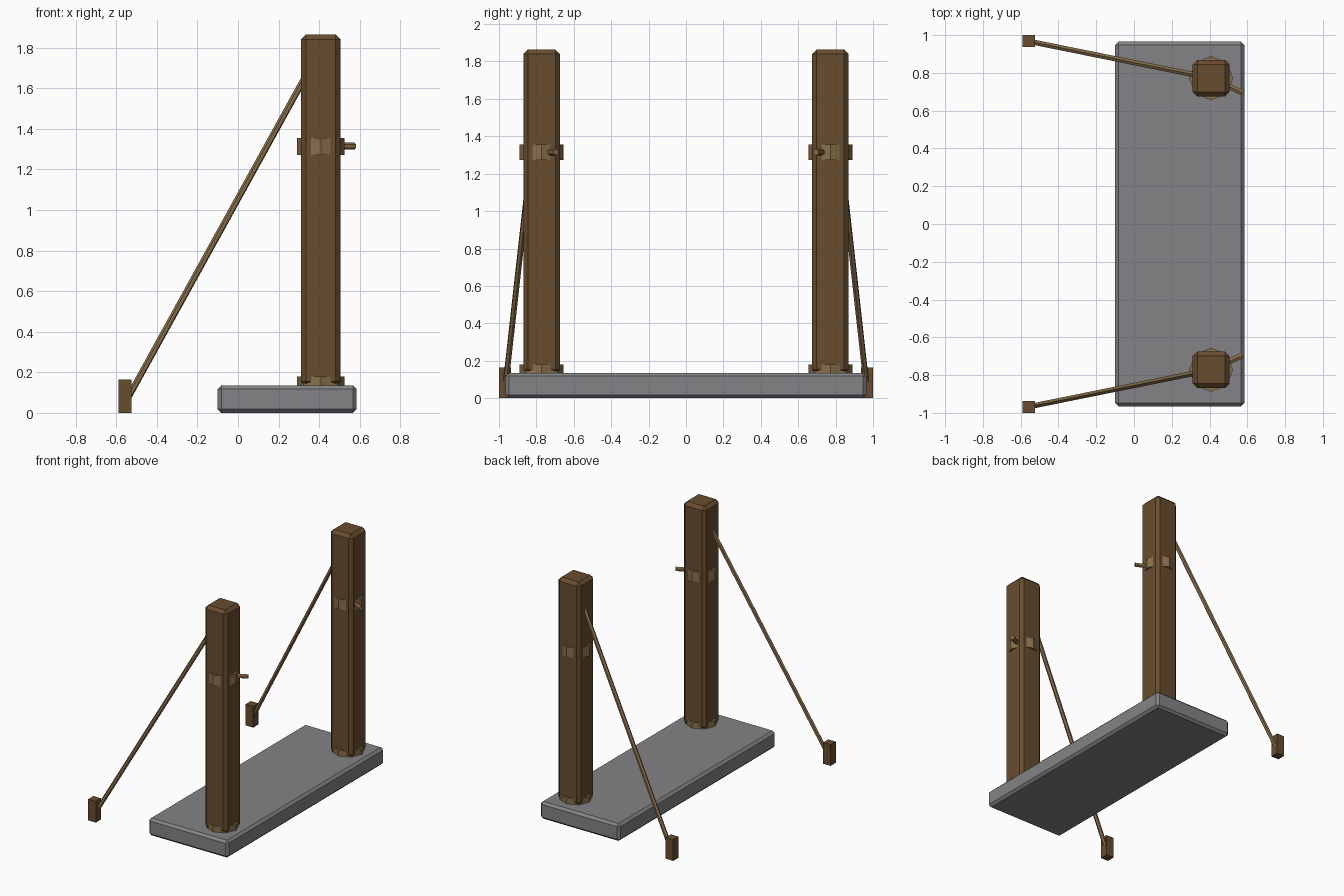
import bpy
from math import pi
from mathutils import Vector

cube = bpy.data.objects.get("Cube")
if cube:
    bpy.data.objects.remove(cube, do_unlink=True)


def material(name, rgb):
    m = bpy.data.materials.new(name)
    m.use_nodes = True
    m.diffuse_color = (*rgb, 1)
    m.node_tree.nodes["Principled BSDF"].inputs["Base Color"].default_value = (*rgb, 1)
    return m


STONE = material("grey stone", (0.23, 0.23, 0.245))
WOOD = material("dark wood", (0.14, 0.073, 0.028))
ROPE = material("tan rope", (0.25, 0.16, 0.07))


def finish(name, mat):
    ob = bpy.context.object
    ob.name = ob.data.name = name
    ob.data.materials.append(mat)
    return ob


def box(name, low, high, mat, bevel=0):
    low, high = Vector(low), Vector(high)
    bpy.ops.mesh.primitive_cube_add(size=1, location=(low + high) / 2)
    ob = finish(name, mat)
    ob.data.transform(ob.matrix_basis.to_3x3().to_4x4())
    for v in ob.data.vertices:
        v.co *= high - low
    if bevel:
        mod = ob.modifiers.new("chamfer", "BEVEL")
        mod.width = bevel
        mod.segments = 1
    return ob


def rod(name, start, end, radius, sides, mat):
    start, end = Vector(start), Vector(end)
    axis = end - start
    bpy.ops.mesh.primitive_cylinder_add(
        vertices=sides, radius=radius, depth=axis.length, location=(start + end) / 2,
        rotation=axis.to_track_quat("Z", "Y").to_euler())
    return finish(name, mat)


def band(name, x, y, low, high):
    bpy.ops.mesh.primitive_cylinder_add(
        vertices=8, radius=0.117, depth=high - low, location=(x, y, (low + high) / 2))
    return finish(name, ROPE)


# Stone base
box("base_slab", (-0.1, -0.965, 0), (0.585, 0.965, 0.135), STONE, 0.018)

# Matching post assemblies at both ends
POST_X, POST_Y, HALF = 0.408, 0.772, 0.097
for side, s in (("front", -1), ("back", 1)):
    y = s * POST_Y
    box(side + "_post", (POST_X - HALF, y - HALF, 0.13),
        (POST_X + HALF, y + HALF, 1.865), WOOD, 0.024)

    # Bands around the foot and the middle
    band(side + "_foot_band", POST_X, y, 0.13, 0.18)
    band(side + "_middle_band", POST_X, y, 1.272, 1.355)

    # Peg angled towards the opening
    rod(side + "_peg", (POST_X, y, 1.315), (0.575, s * 0.695, 1.315), 0.017, 6, ROPE)

    # Ground stake and the stay that ties it to the post
    box(side + "_stake", (-0.59, s * 0.968 - 0.032, 0),
        (-0.525, s * 0.968 + 0.032, 0.165), WOOD)
    rod(side + "_stay", (-0.55, s * 0.966, 0.06), (0.35, s * 0.784, 1.69), 0.016, 6, ROPE)
